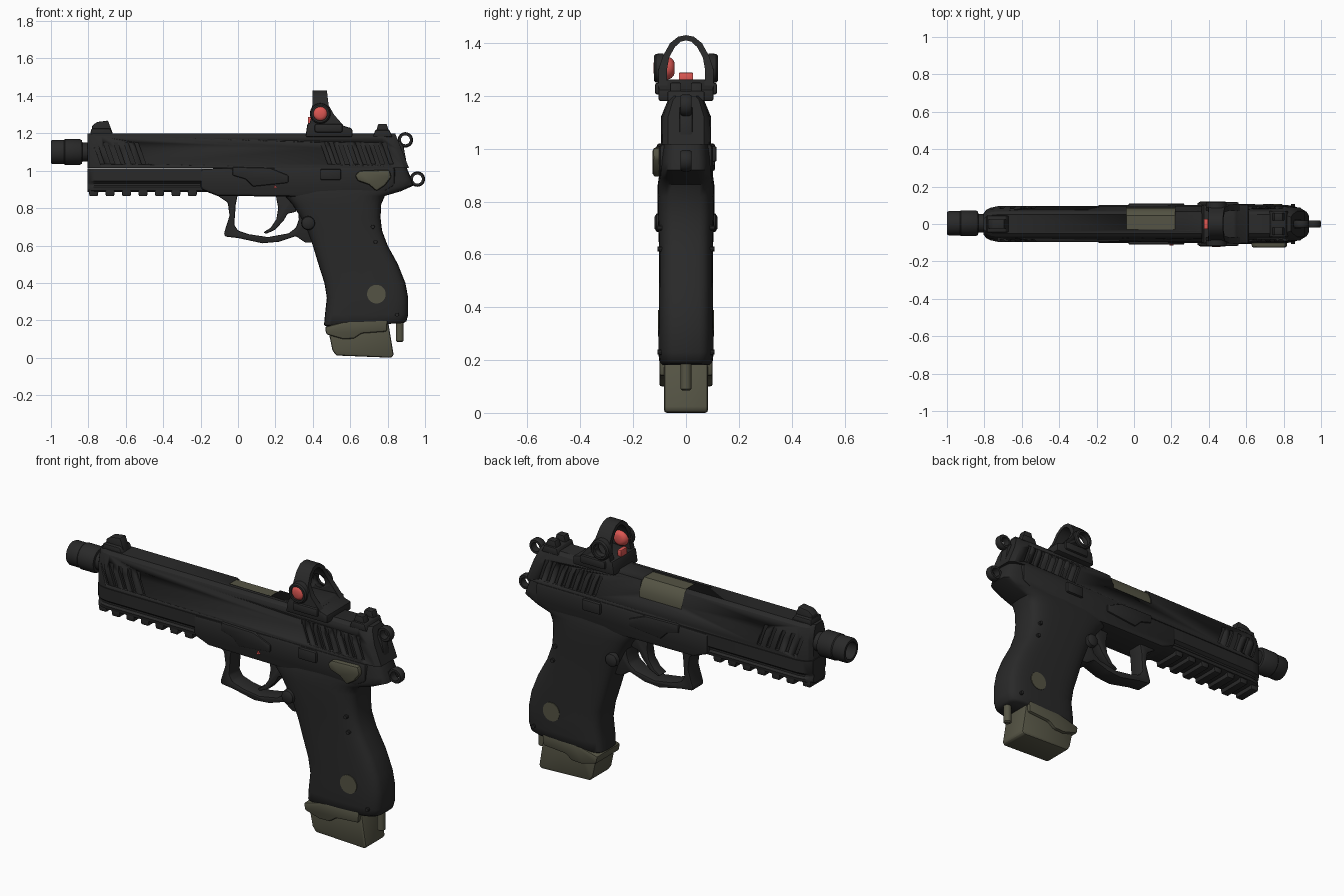
import bpy, bmesh, math


def material(name, rgb):
    m = bpy.data.materials.new(name)
    m.diffuse_color = (*rgb, 1)
    return m


BLACK = material("matte black", (0.022, 0.022, 0.022))
OLIVE = material("olive grey", (0.09, 0.088, 0.058))
RED = material("lens red", (0.72, 0.095, 0.085))


def apply(ob, mod):
    bpy.context.view_layer.objects.active = ob
    bpy.ops.object.modifier_apply(modifier=mod.name)


def loft(name, rings, mat=BLACK, bevel=0, closed=False, angle=35):
    """Skin equal-length rings of points; cap the ends unless closed."""
    bm = bmesh.new()
    vs = [[bm.verts.new(p) for p in r] for r in rings]
    n = len(rings[0])
    for a, b in zip(vs, vs[1:] + (vs[:1] if closed else [])):
        for i in range(n):
            j = (i + 1) % n
            bm.faces.new((a[i], a[j], b[j], b[i]))
    if not closed:
        bm.faces.new(vs[0])
        bm.faces.new(vs[-1])
    bmesh.ops.recalc_face_normals(bm, faces=bm.faces)
    me = bpy.data.meshes.new(name)
    bm.to_mesh(me)
    bm.free()
    me.materials.append(mat)
    ob = bpy.data.objects.new(name, me)
    bpy.context.collection.objects.link(ob)
    bpy.ops.object.select_all(action='DESELECT')
    ob.select_set(True)
    bpy.context.view_layer.objects.active = ob
    if bevel:
        m = ob.modifiers.new("bevel", 'BEVEL')
        m.width, m.segments, m.limit_method = bevel, 2, 'ANGLE'
        apply(ob, m)
    bpy.ops.object.shade_smooth_by_angle(angle=math.radians(angle))
    return ob


def prism(name, pts, y0, y1, mat=BLACK, bevel=0):
    """Side outline (x, z) extruded across y."""
    return loft(name, [[(x, y, z) for x, z in pts] for y in (y0, y1)], mat, bevel)


def box(name, x0, x1, y0, y1, z0, z1, mat=BLACK, bevel=0):
    return prism(name, [(x0, z0), (x1, z0), (x1, z1), (x0, z1)], y0, y1, mat, bevel)


def lathe(name, profile, axis, c, mat=BLACK, n=28, closed=False):
    """Spin (position, radius) points about an x, y or z axis through c."""
    rings = []
    for t, r in profile:
        ring = []
        for i in range(n):
            a = 2 * math.pi * i / n
            u, v = r * math.cos(a), r * math.sin(a)
            p = {'x': (t, u, v), 'y': (u, t, v), 'z': (u, v, t)}[axis]
            ring.append(tuple(p[k] + c[k] for k in range(3)))
        rings.append(ring)
    return loft(name, rings, mat, closed=closed)


def cut(ob, cutter):
    m = ob.modifiers.new("cut", 'BOOLEAN')
    m.operation, m.solver, m.object = 'DIFFERENCE', 'EXACT', cutter
    apply(ob, m)
    bpy.data.objects.remove(cutter)


# Slide: lofted along x, rounded nose, sloping rear
half = [(0.095, 1.015), (0.095, 1.12), (0.068, 1.185), (0.05, 1.2)]
section = half + [(-y, z) for y, z in reversed(half)]
rings = []
for x, f, lean in ((-0.805, 0.55, 0), (-0.79, 0.78, 0), (-0.765, 0.92, 0), (-0.73, 1, 0),
                   (0.77, 1, 0.3), (0.815, 0.92, 0.4), (0.84, 0.72, 0.4)):
    rings.append([(x + lean * (1.2 - z), y * f, z) for y, z in section])
slide = loft("slide", rings, angle=25)
cut(slide, box("port_cutter", -0.04, 0.22, -0.03, 0.2, 1.1, 1.3))
for x in [-0.775 + 0.055 * i for i in range(5)] + [0.44 + 0.047 * i for i in range(8)]:
    for s in (1, -1):
        cut(slide, prism("serration_cutter", [(x, 1.15), (x + 0.022, 1.15), (x + 0.062, 1.035),
                                              (x + 0.04, 1.035)], s * 0.08, s * 0.2))

# Barrel hood in the ejection port
hood = [(-0.03, 1.1), (0.088, 1.1), (0.086, 1.135), (0.066, 1.176), (0.045, 1.192), (-0.03, 1.192)]
loft("barrel_hood", [[(x, y, z) for y, z in hood] for x in (-0.04, 0.22)], OLIVE)

# Threaded muzzle with hollow bore
lathe("muzzle", [(-0.75, 0.05), (-0.832, 0.05), (-0.834, 0.062), (-0.845, 0.069), (-0.925, 0.069),
                 (-0.93, 0.065), (-0.99, 0.065), (-1.0, 0.06), (-1.0, 0.046), (-0.86, 0.044)],
      'x', (0, 0.004, 1.1))

# Front sight
prism("front_sight_base", [(-0.79, 1.19), (-0.785, 1.225), (-0.685, 1.225), (-0.665, 1.19)], -0.045, 0.045, bevel=0.006)
prism("front_sight_blade", [(-0.78, 1.2), (-0.78, 1.24), (-0.755, 1.26), (-0.695, 1.268), (-0.67, 1.2)],
      -0.025, 0.025, bevel=0.005)

# Rear sight: base and two posts
prism("rear_sight_base", [(0.72, 1.18), (0.735, 1.218), (0.81, 1.218), (0.825, 1.18)], -0.07, 0.07, bevel=0.006)
for s in (1, -1):
    prism("rear_sight_post", [(0.735, 1.2), (0.75, 1.25), (0.795, 1.25), (0.81, 1.2)], s * 0.018, s * 0.06, bevel=0.005)

# Hammer ring and tail ring, with stalks
for name, x, z in (("hammer_ring", 0.895, 1.165), ("tail_ring", 0.959, 0.955)):
    lathe(name, [(-0.02, 0.024), (-0.02, 0.036), (-0.012, 0.041), (0.012, 0.041), (0.02, 0.036), (0.02, 0.024)],
          'y', (x, 0, z), closed=True)
prism("hammer_stalk", [(0.82, 1.15), (0.865, 1.16), (0.885, 1.13), (0.9, 1.05), (0.82, 1.05)], -0.025, 0.025, bevel=0.006)
box("tail_stalk", 0.88, 0.932, -0.02, 0.02, 0.925, 0.97)

# Dust cover with side groove, and accessory rail teeth
half = [(0.06, 0.885), (0.085, 0.895), (0.088, 0.912), (0.078, 0.922), (0.078, 0.932), (0.094, 0.945), (0.094, 1.012)]
section = half + [(-y, z) for y, z in reversed(half)]
loft("dust_cover", [[(x, y * f, z) for y, z in section] for x, f in
                    ((-0.805, 0.6), (-0.79, 0.8), (-0.765, 0.93), (-0.73, 1), (0.25, 1))])
for i in range(7):
    x = -0.8 + 0.088 * i
    w = 0.065 if i == 0 else 0.08
    prism("rail_tooth", [(x, 0.905), (x + 0.006, 0.864), (x + 0.05, 0.864), (x + 0.056, 0.905)], -w, w, bevel=0.006)

# Frame middle above the trigger
prism("frame", [(-0.2, 1.012), (-0.2, 0.9), (-0.11, 0.865), (0.25, 0.862), (0.5, 0.85), (0.78, 0.885),
                (0.84, 0.92), (0.84, 1.02), (0.3, 1.02)], -0.102, 0.102, bevel=0.018)

# Grip: rounded sections stacked up to the beavertail (z front, z back, x front, x back, half width)
rings = []
for zf, zb, xf, xb, w in (
        (0.165, 0.185, 0.475, 0.885, 0.09), (0.175, 0.195, 0.46, 0.9, 0.1), (0.23, 0.23, 0.465, 0.91, 0.105),
        (0.32, 0.32, 0.475, 0.91, 0.104), (0.4, 0.4, 0.462, 0.895, 0.103), (0.5, 0.5, 0.43, 0.855, 0.102),
        (0.6, 0.6, 0.4, 0.8, 0.102), (0.68, 0.68, 0.37, 0.77, 0.104), (0.75, 0.75, 0.335, 0.762, 0.107),
        (0.82, 0.82, 0.29, 0.766, 0.108), (0.865, 0.865, 0.25, 0.785, 0.107), (0.88, 0.89, 0.23, 0.87, 0.104),
        (0.9, 0.92, 0.22, 0.938, 0.1), (0.95, 0.95, 0.22, 0.93, 0.1), (1.02, 1.02, 0.25, 0.9, 0.095)):
    ring = []
    for i in range(32):
        a = 2 * math.pi * i / 32
        c, s = math.cos(a), math.sin(a)
        u = math.copysign(abs(c) ** 0.55, c)
        v = math.copysign(abs(s) ** 0.45, s)
        t = (u + 1) / 2
        ring.append((xf + (xb - xf) * t, w * v, zf + (zb - zf) * t))
    rings.append(ring)
loft("grip", rings, angle=50)

# Trigger guard and trigger
prism("trigger_guard", [(-0.13, 0.88), (-0.055, 0.83), (-0.045, 0.76), (-0.075, 0.665), (-0.07, 0.648), (0.0, 0.64),
                        (0.13, 0.612), (0.22, 0.62), (0.31, 0.65), (0.36, 0.615), (0.42, 0.615), (0.42, 0.8),
                        (0.32, 0.82), (0.325, 0.74), (0.31, 0.695), (0.27, 0.665), (0.16, 0.645), (0.06, 0.66),
                        (0.0, 0.68), (-0.02, 0.71), (-0.012, 0.82), (0.0, 0.88)], -0.048, 0.048, bevel=0.008)
prism("trigger", [(0.2, 0.88), (0.215, 0.8), (0.205, 0.74), (0.175, 0.695), (0.135, 0.67), (0.15, 0.662), (0.2, 0.685),
                  (0.245, 0.735), (0.265, 0.77), (0.31, 0.78), (0.31, 0.88)], -0.03, 0.03, bevel=0.006)

# Controls on both sides
for s in (1, -1):
    prism("slide_stop", [(-0.03, 1.02), (0.17, 1.015), (0.27, 0.975), (0.27, 0.935), (0.08, 0.915), (0.04, 0.955),
                         (-0.03, 0.975)], s * 0.08, s * 0.11, bevel=0.008)
    box("slide_lever", 0.44, 0.55, s * 0.08, s * 0.116, 0.95, 1.01, bevel=0.008)
    lathe("magazine_release", [(s * 0.09, 0.038), (s * 0.112, 0.034), (s * 0.12, 0.02)], 'y', (0.375, 0, 0.72), n=16)
    lathe("grip_medallion", [(s * 0.097, 0.05), (s * 0.1065, 0.05)], 'y', (0.74, 0, 0.34), OLIVE)
    for x, z in ((0.735, 0.62), (0.72, 0.7), (0.85, 0.23)):
        lathe("frame_pin", [(s * 0.08, 0.012), (s * 0.107, 0.01)], 'y', (x, 0, z), n=10)
prism("safety_lever", [(0.625, 0.975), (0.65, 1.0), (0.81, 1.005), (0.82, 0.965), (0.785, 0.92), (0.74, 0.89),
                       (0.7, 0.925), (0.64, 0.945)], -0.126, -0.085, OLIVE, 0.012)
prism("fire_mark", [(0.19, 0.905), (0.21, 0.91), (0.197, 0.925)], -0.114, -0.106, RED)

# Magazine base, lip and rear pin
prism("magazine_base", [(0.48, 0.16), (0.505, 0.04), (0.525, 0.012), (0.82, 0.0), (0.832, 0.015), (0.8, 0.21),
                        (0.6, 0.22)], -0.083, 0.083, OLIVE, 0.012)
prism("magazine_lip", [(0.465, 0.165), (0.472, 0.125), (0.56, 0.1), (0.62, 0.102), (0.66, 0.13), (0.795, 0.14),
                       (0.8, 0.205), (0.6, 0.2)], -0.101, 0.101, OLIVE, 0.01)
lathe("rear_pin", [(0.085, 0.014), (0.09, 0.021), (0.22, 0.021)], 'z', (0.865, 0, 0), OLIVE, 14)

# Reflex sight: base, arch, side rings, lens and emitter
prism("optic_base", [(0.36, 1.18), (0.372, 1.255), (0.54, 1.262), (0.565, 1.24), (0.612, 1.225), (0.612, 1.18)],
      -0.105, 0.105, bevel=0.01)
box("optic_clamp", 0.41, 0.56, -0.118, 0.118, 1.205, 1.25, bevel=0.01)
pairs = [(0.104, 1.22, 0.07, 1.22), (0.104, 1.3, 0.072, 1.3), (0.088, 1.35, 0.064, 1.345),
         (0.06, 1.4, 0.042, 1.385), (0.03, 1.424, 0.02, 1.405)]
pairs += [(0, 1.43, 0, 1.41)] + [(-a, b, -c, d) for a, b, c, d in reversed(pairs)]


def front_x(z):
    return 0.375 + min(0.022, max(0, z - 1.22) * 0.25)


def back_x(z):
    return 0.475 + max(0, 1.33 - z) * 0.75 + max(0, 1.43 - z) * 0.12


arch = loft("optic_arch", [[(front_x(b), a, b), (back_x(b), a, b), (back_x(d), c, d), (front_x(d), c, d)]
                           for a, b, c, d in pairs])
cut(arch, lathe("window_cutter", [(0.02, 0.036), (0.2, 0.036)], 'y', (0.44, 0, 1.305)))
for s in (1, -1):
    lathe("optic_side_ring", [(s * 0.085, 0.037), (s * 0.085, 0.056), (s * 0.114, 0.054), (s * 0.121, 0.047),
                              (s * 0.121, 0.037)], 'y', (0.44, 0, 1.305), closed=True)
lathe("red_lens", [(-0.083 + 0.041 * math.cos(t * math.pi / 12), 0.045 * math.sin(t * math.pi / 12) ** 0.6)
                   for t in range(1, 12)], 'y', (0.44, 0, 1.305), RED)
box("red_emitter", 0.373, 0.396, -0.027, 0.027, 1.25, 1.288, RED, 0.004)
